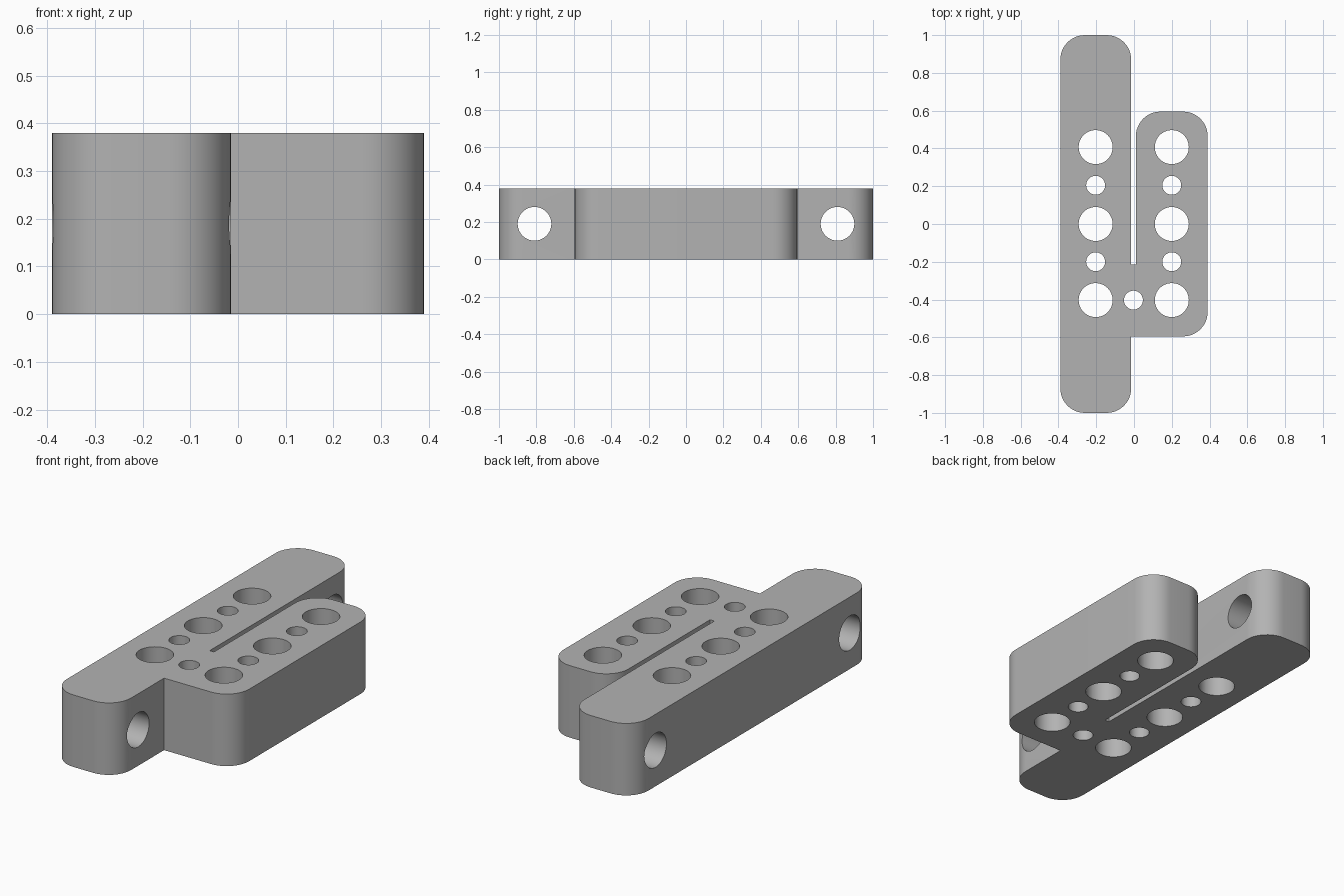
import bpy, bmesh
from math import pi, sin, cos, radians
from mathutils import Matrix

cube = bpy.data.objects.get("Cube")
if cube:
    bpy.data.objects.remove(cube, do_unlink=True)

HEIGHT = 0.38
RADIUS = 0.13

grey = bpy.data.materials.new("plain grey")
grey.use_nodes = True
colour = (0.45, 0.45, 0.45, 1)
grey.diffuse_color = colour
grey.node_tree.nodes["Principled BSDF"].inputs["Base Color"].default_value = colour


def arc(cx, cy, start, steps=12):
    """Quarter circle of a rounded corner, counter-clockwise."""
    angles = [start + pi / 2 * i / steps for i in range(steps + 1)]
    return [(cx + RADIUS * cos(a), cy + RADIUS * sin(a)) for a in angles]


def add_object(name, bm):
    bmesh.ops.recalc_face_normals(bm, faces=bm.faces)
    mesh = bpy.data.meshes.new(name)
    bm.to_mesh(mesh)
    bm.free()
    mesh.materials.append(grey)
    obj = bpy.data.objects.new(name, mesh)
    bpy.context.collection.objects.link(obj)
    return obj


# Outline: long bar joined at its front half to a shorter block, with a slot between
left, bar, block, right = -0.39, -0.015, 0.01, 0.39
bar_end, block_end, slot_end = 1.0, 0.595, -0.215
r = RADIUS
outline = (
    arc(left + r, -bar_end + r, pi)
    + arc(bar - r, -bar_end + r, 1.5 * pi)
    + [(bar, -block_end)]
    + arc(right - r, -block_end + r, 1.5 * pi)
    + arc(right - r, block_end - r, 0)
    + arc(block + r, block_end - r, pi / 2)
    + [(block, slot_end), (bar, slot_end)]
    + arc(bar - r, bar_end - r, 0)
    + arc(left + r, bar_end - r, pi / 2)
)
bm = bmesh.new()
base = bm.faces.new([bm.verts.new((x, y, 0)) for x, y in outline])
top = bmesh.ops.extrude_face_region(bm, geom=[base])["geom"]
bmesh.ops.translate(bm, vec=(0, 0, HEIGHT),
                    verts=[v for v in top if isinstance(v, bmesh.types.BMVert)])
body = add_object("slotted_bracket", bm)

# Cutters for all the round holes
bm = bmesh.new()


def drill(x, y, radius, sideways=False):
    turn = Matrix.Rotation(pi / 2, 4, "Y") if sideways else Matrix()
    bmesh.ops.create_cone(bm, cap_ends=True, segments=48, radius1=radius,
                          radius2=radius, depth=0.6,
                          matrix=Matrix.Translation((x, y, HEIGHT / 2)) @ turn)


for x in (-0.203, 0.2):
    for y in (-0.403, 0, 0.407):
        drill(x, y, 0.09)
    for y in (-0.2, 0.205):
        drill(x, y, 0.05)
drill(-0.003, -0.403, 0.05)
for y in (-0.81, 0.81):
    drill(-0.2, y, 0.09, sideways=True)
cutter = add_object("hole_cutter", bm)
cutter.hide_render = True

# Drill the body, then discard the cutter
bpy.context.view_layer.objects.active = body
body.select_set(True)
cut = body.modifiers.new("holes", "BOOLEAN")
cut.operation = "DIFFERENCE"
cut.solver = "EXACT"
cut.object = cutter
bpy.ops.object.modifier_apply(modifier=cut.name)
bpy.data.objects.remove(cutter, do_unlink=True)

bpy.ops.object.shade_smooth_by_angle(angle=radians(30))
